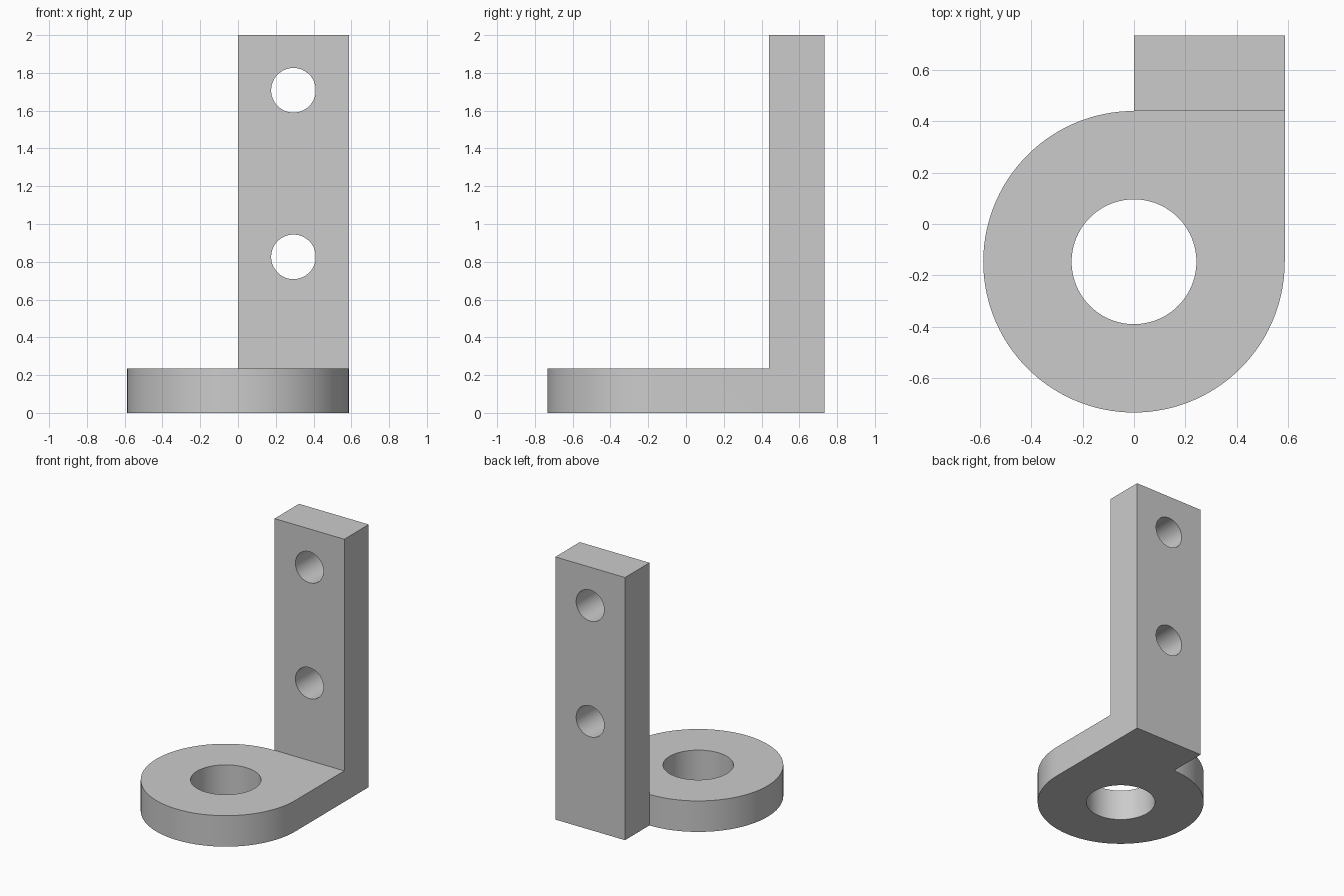
import bpy, bmesh
from math import cos, sin, radians
from mathutils import Vector

cube = bpy.data.objects.get("Cube")
if cube:
    bpy.data.objects.remove(cube, do_unlink=True)

R = 0.587          # outer radius of the ring
CY = -0.147        # ring centre in y
BACK = 0.734       # rear face of the upright
FRONT = CY + R     # front face of the upright
BASE_H = 0.236
HEIGHT = 2.0

grey = bpy.data.materials.new("grey metal")
grey.use_nodes = True
color = (0.6, 0.6, 0.6, 1)
grey.diffuse_color = color
grey.node_tree.nodes["Principled BSDF"].inputs["Base Color"].default_value = color


def extrude_up(bm, faces, dz):
    """Extrude faces upward and return the new top faces."""
    geom = bmesh.ops.extrude_face_region(bm, geom=faces)["geom"]
    verts = [g for g in geom if isinstance(g, bmesh.types.BMVert)]
    bmesh.ops.translate(bm, verts=verts, vec=(0, 0, dz))
    return [g for g in geom if isinstance(g, bmesh.types.BMFace)]


def drill(target, center, radius, rotation=(0, 0, 0)):
    """Cut a round through hole."""
    bpy.ops.mesh.primitive_cylinder_add(vertices=96, radius=radius, depth=1,
                                        location=center, rotation=rotation)
    cutter = bpy.context.object
    cutter.name = "hole_cutter"
    cutter.hide_render = True
    cutter.data.materials.append(grey)
    mod = target.modifiers.new("hole", 'BOOLEAN')
    mod.operation = 'DIFFERENCE'
    mod.solver = 'EXACT'
    mod.object = cutter
    bpy.ops.object.select_all(action='DESELECT')
    target.select_set(True)
    bpy.context.view_layer.objects.active = target
    bpy.ops.object.modifier_apply(modifier=mod.name)
    bpy.data.objects.remove(cutter, do_unlink=True)


# Footprint: three-quarter disc with a square corner, plus the upright's foot
bm = bmesh.new()
arc = [bm.verts.new((R * cos(radians(a)), CY + R * sin(radians(a)), 0))
       for a in range(90, 361, 3)]
corner = bm.verts.new((R, FRONT, 0))
rear = [bm.verts.new((x, BACK, 0)) for x in (R, 0)]
disc = bm.faces.new(arc + [corner])
foot = bm.faces.new([arc[0], corner] + rear)

# Thick base, then the tall upright
tops = extrude_up(bm, [disc, foot], BASE_H)
foot_top = max(tops, key=lambda f: f.calc_center_median().y)
extrude_up(bm, [foot_top], HEIGHT - BASE_H)
if foot_top.is_valid:
    bmesh.ops.delete(bm, geom=[foot_top], context='FACES_ONLY')
bmesh.ops.recalc_face_normals(bm, faces=bm.faces)
bmesh.ops.dissolve_limit(bm, angle_limit=radians(1), verts=bm.verts, edges=bm.edges)

mesh = bpy.data.meshes.new("angle_bracket")
bm.to_mesh(mesh)
bm.free()
mesh.materials.append(grey)
bracket = bpy.data.objects.new("angle_bracket", mesh)
bpy.context.collection.objects.link(bracket)

# Large vertical hole and two mounting holes
drill(bracket, Vector((0, CY, 0)), 0.243)
for z in (0.826, 1.708):
    drill(bracket, Vector((R / 2, (FRONT + BACK) / 2, z)), 0.118, (radians(90), 0, 0))

bpy.ops.object.shade_smooth_by_angle(angle=radians(30))
